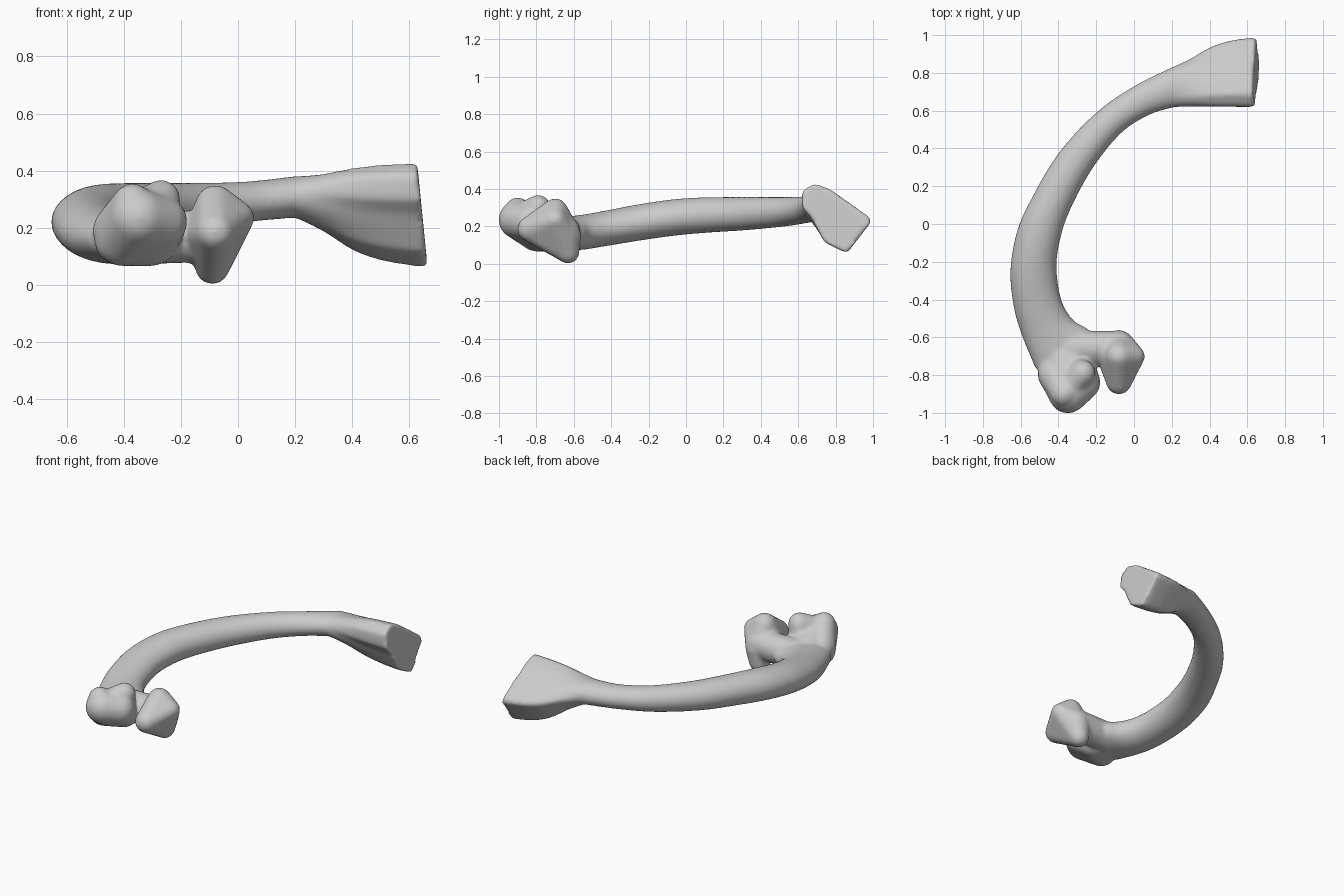
import bpy, bmesh, math
from mathutils import Vector
from mathutils.geometry import intersect_line_line_2d

cube = bpy.data.objects.get("Cube")
if cube:
    bpy.data.objects.remove(cube, do_unlink=True)

SIDES = 48
ANGLES = [2 * math.pi * i / SIDES for i in range(SIDES)]
bm = bmesh.new()

# Shaft stations: outer x, y, inner x, y, bottom z, top z
STATIONS = [
    (-.52, -.77, -.25, -.55, .07, .25),
    (-.59, -.60, -.325, -.505, .075, .262),
    (-.635, -.45, -.385, -.40, .095, .285),
    (-.655, -.25, -.41, -.23, .125, .32),
    (-.62, -.04, -.39, -.08, .15, .345),
    (-.54, .14, -.34, .07, .165, .355),
    (-.40, .375, -.225, .285, .18, .357),
    (-.20, .59, -.075, .475, .20, .357),
    (0, .73, .075, .575, .22, .362),
    (.2, .83, .2, .615, .235, .38),
]
# Outline of the flat broad end, as y, z
END = [(.62, .30), (.62, .39), (.69, .43), (.775, .395), (1.0, .235),
       (.86, .055), (.74, .115), (.67, .245)]
END_CENTRE = Vector((.79, .25))


def spline(rows, steps):
    """Catmull-Rom interpolation of whole rows."""
    rows = [Vector(r) for r in rows]
    out = []
    for i in range(len(rows) - 1):
        a, b, c = rows[max(i - 1, 0)], rows[i], rows[i + 1]
        d = rows[min(i + 2, len(rows) - 1)]
        for s in range(steps):
            t = s / steps
            out.append(b + (c - a) * (t / 2)
                       + (2 * a - 5 * b + 4 * c - d) * (t * t / 2)
                       + (3 * b - a - 3 * c + d) * (t ** 3 / 2))
    return out + [rows[-1]]


def oval(row):
    ox, oy, ix, iy, low, high = row
    centre = Vector((ox + ix, oy + iy, low + high)) / 2
    u = Vector((ox - ix, oy - iy, 0)) / 2
    v = Vector((0, 0, (high - low) / 2))
    return [centre + u * math.cos(a) + v * math.sin(a) for a in ANGLES]


def end_point(angle):
    """Point of the end outline in a given direction from its centre."""
    far = END_CENTRE + Vector((math.cos(angle), math.sin(angle)))
    for i, p in enumerate(END):
        hit = intersect_line_line_2d(END_CENTRE, far, Vector(p),
                                     Vector(END[(i + 1) % len(END)]))
        if hit:
            return Vector((0, hit.x, hit.y))


def loft(rings):
    loops = [[bm.verts.new(p) for p in ring] for ring in rings]
    for a, b in zip(loops, loops[1:]):
        for i in range(SIDES):
            j = (i + 1) % SIDES
            bm.faces.new((a[i], a[j], b[j], b[i]))
    bm.faces.new(loops[0])
    bm.faces.new(loops[-1])


def lump(*balls):
    """Convex skin around balls given as x, y, z, radius."""
    part = bmesh.new()
    for x, y, z, r in balls:
        made = bmesh.ops.create_icosphere(part, subdivisions=3, radius=r)
        bmesh.ops.translate(part, verts=made["verts"], vec=(x, y, z))
    hull = bmesh.ops.convex_hull(part, input=part.verts)
    skin = [f for f in hull["geom"] if isinstance(f, bmesh.types.BMFace)]
    copies = {}
    for f in skin:
        for v in f.verts:
            if v not in copies:
                copies[v] = bm.verts.new(v.co)
    for f in skin:
        bm.faces.new([copies[v] for v in f.verts])
    part.free()


# Curved shaft, flaring into the flat end
rings = [oval(r) for r in spline(STATIONS, 5)]
neck, outline = rings[-1], [end_point(a) for a in ANGLES]
for x, t in spline([(.2, 0), (.3, .3), (.4, .67), (.5, .88), (.62, 1)], 4)[1:]:
    ring = [p.lerp(q, t) for p, q in zip(neck, outline)]
    for p in ring:
        p.x = x
    rings.append(ring)
# Slanted end face
rings.append([Vector((.665 - .1 * (p.z - .06), p.y, p.z)) for p in outline])
loft(rings)

# Large head with two bumps
lump((-.35, -.90, .235, .103), (-.27, -.84, .22, .093), (-.41, -.80, .16, .095),
     (-.30, -.75, .155, .09), (-.38, -.67, .16, .09))
lump((-.37, -.90, .285, .07), (-.42, -.80, .19, .09))
lump((-.27, -.79, .30, .068), (-.30, -.78, .2, .08), (-.34, -.87, .26, .07))

# Bridge between the head and the small lobe
lump((-.33, -.66, .165, .095), (-.08, -.655, .17, .09))

# Small three-cornered lobe
lump((-.08, -.835, .185, .068), (-.08, -.70, .28, .07), (-.09, -.63, .06, .06),
     (.0, -.70, .235, .058), (-.08, -.64, .15, .08), (-.12, -.72, .18, .07))

bmesh.ops.recalc_face_normals(bm, faces=bm.faces)
mesh = bpy.data.meshes.new("rib_bone")
bm.to_mesh(mesh)
bm.free()
bone = bpy.data.objects.new("rib_bone", mesh)
bpy.context.collection.objects.link(bone)

# Plain grey bone
grey = bpy.data.materials.new("bone_grey")
grey.use_nodes = True
colour = (.6, .6, .6, 1)
grey.diffuse_color = colour
grey.node_tree.nodes["Principled BSDF"].inputs["Base Color"].default_value = colour
mesh.materials.append(grey)

# Fuse the parts and soften the joins
fuse = bone.modifiers.new("fuse", "REMESH")
fuse.mode = "VOXEL"
fuse.voxel_size = .011
fuse.use_smooth_shade = True
soften = bone.modifiers.new("soften", "SMOOTH")
soften.factor = .5
soften.iterations = 10
